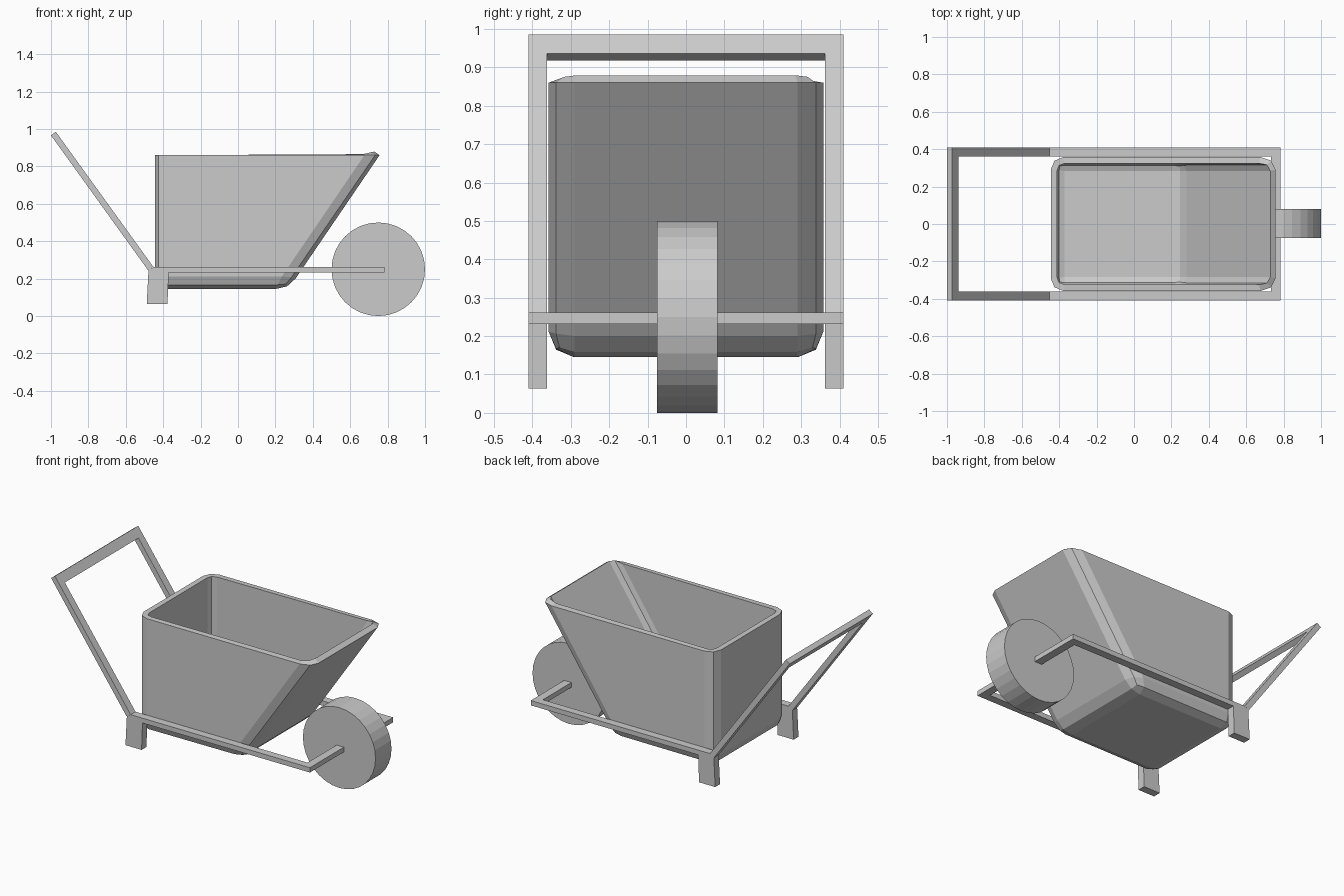
import bpy, bmesh
from math import radians
from mathutils import Vector

if "Cube" in bpy.data.objects:
    bpy.data.objects.remove(bpy.data.objects["Cube"])


def add_object(name, bm):
    bmesh.ops.recalc_face_normals(bm, faces=bm.faces)
    mesh = bpy.data.meshes.new(name)
    bm.to_mesh(mesh)
    bm.free()
    ob = bpy.data.objects.new(name, mesh)
    bpy.context.collection.objects.link(ob)
    return ob


def extrude_profile(bm, pts, y0, y1):
    """Extrude an x/z outline along y."""
    face = bm.faces.new([bm.verts.new((x, y0, z)) for x, z in pts])
    res = bmesh.ops.extrude_face_region(bm, geom=[face])
    verts = [v for v in res["geom"] if isinstance(v, bmesh.types.BMVert)]
    bmesh.ops.translate(bm, verts=verts, vec=(0, y1 - y0, 0))


def profile_object(name, pts, y0, y1, mirror=False):
    bm = bmesh.new()
    extrude_profile(bm, pts, y0, y1)
    ob = add_object(name, bm)
    if mirror:
        mod = ob.modifiers.new("Mirror", "MIRROR")
        mod.use_axis = (False, True, False)
        mod.use_mirror_merge = False
    return ob


Y_IN, Y_OUT = 0.362, 0.41

# Tub: tapered open box, rounded edges, wall thickness
side = [(-0.445, 0.86), (-0.445, 0.145), (0.27, 0.145), (0.757, 0.86)]
bm = bmesh.new()
extrude_profile(bm, side, -0.358, 0.358)
bmesh.ops.recalc_face_normals(bm, faces=bm.faces)
bm.normal_update()
edges = [e for e in bm.edges if min(v.co.z for v in e.verts) < 0.5]
bmesh.ops.bevel(bm, geom=edges, offset=0.067, offset_type="OFFSET",
                segments=2, profile=0.5, affect="EDGES")
bm.normal_update()
top = [f for f in bm.faces if f.normal.z > 0.9]
bmesh.ops.delete(bm, geom=top, context="FACES_ONLY")
tub = add_object("tub", bm)
wall = tub.modifiers.new("Wall", "SOLIDIFY")
wall.thickness = 0.035
wall.offset = -1

# Side rails and front axle bar
rail = [(-0.46, 0.232), (0.732, 0.232), (0.732, 0.262), (-0.46, 0.262)]
profile_object("side_rail", rail, Y_IN, Y_OUT, mirror=True)
bar = [(0.732, 0.232), (0.782, 0.232), (0.782, 0.262), (0.732, 0.262)]
profile_object("axle_bar", bar, -Y_OUT, Y_OUT)

# Legs
leg = [(-0.488, 0.063), (-0.377, 0.063), (-0.37, 0.255), (-0.478, 0.255)]
profile_object("leg", leg, Y_IN, Y_OUT, mirror=True)

# Handle arms and grip
low_out, low_in = Vector((-0.481, 0.245)), Vector((-0.452, 0.262))
top_out, top_in = Vector((-1.0, 0.966)), Vector((-0.974, 0.985))
down = (low_out - top_out).normalized() * 0.06
profile_object("handle_arm", [low_out, low_in, top_in + down, top_out + down],
               Y_IN, Y_OUT, mirror=True)
profile_object("handle_grip", [top_out + down, top_in + down, top_in, top_out],
               -Y_OUT, Y_OUT)

# Wheel
bpy.ops.mesh.primitive_cylinder_add(vertices=32, radius=0.25, depth=0.157,
                                    location=(0.75, 0.003, 0.25),
                                    rotation=(radians(90), 0, 0))
bpy.context.object.name = "wheel"
